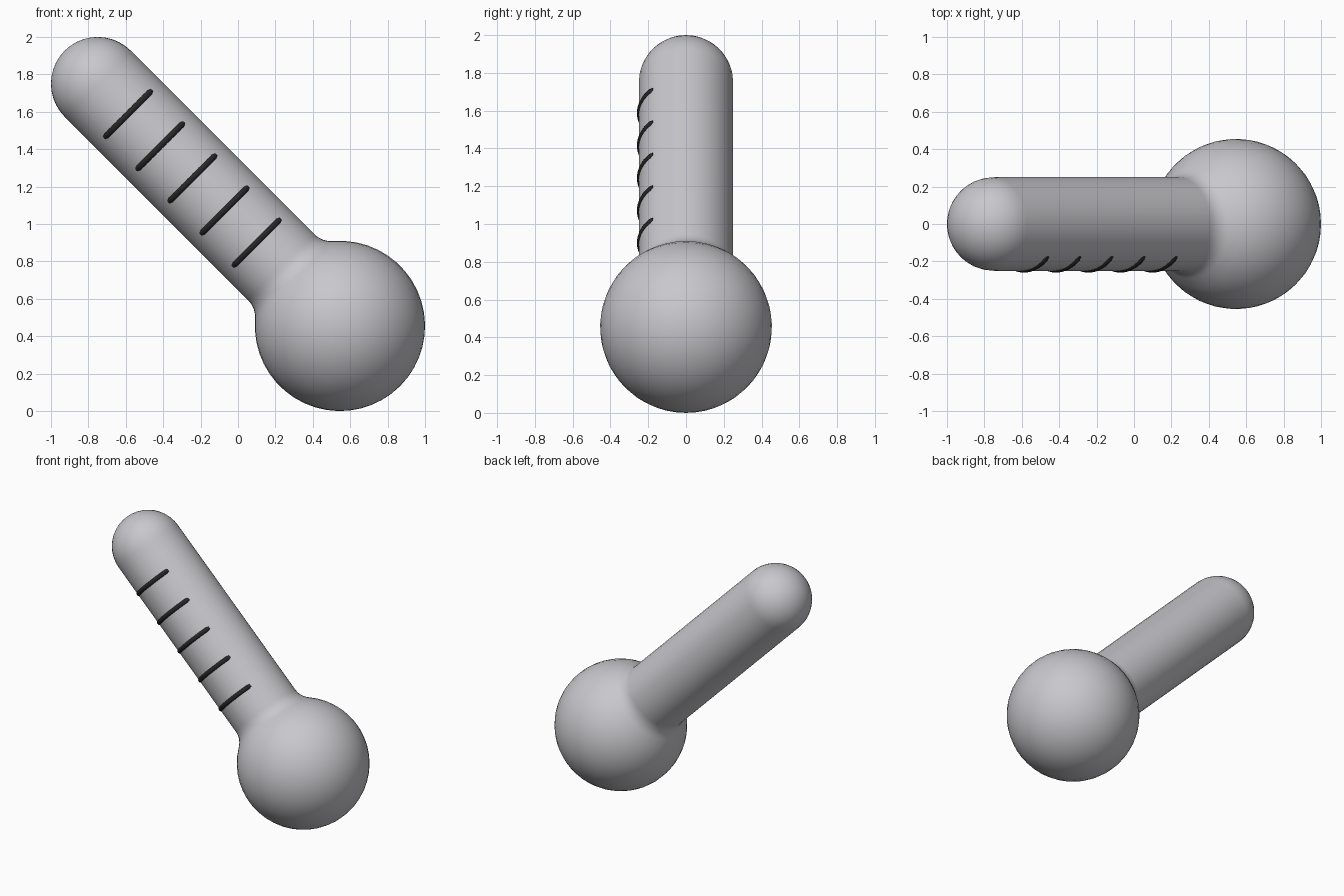
import bpy
import bmesh
from math import sin, cos, pi, radians, sqrt, acos
from mathutils import Matrix, Vector

cube = bpy.data.objects.get("Cube")
if cube:
    bpy.data.objects.remove(cube, do_unlink=True)

BULB_R, TUBE_R, FILLET_R = 0.455, 0.25, 0.13
LENGTH = 1.295 * sqrt(2)          # bulb centre to rounded tip centre
FRAME = Matrix.Translation((0.545, 0, BULB_R)) @ Matrix.Rotation(radians(-45), 4, "Y")


def material(name, color):
    mat = bpy.data.materials.new(name)
    mat.use_nodes = True
    mat.diffuse_color = color
    bsdf = mat.node_tree.nodes["Principled BSDF"]
    bsdf.inputs["Base Color"].default_value = color
    bsdf.inputs["Roughness"].default_value = 0.5
    return mat


def smooth(obj, angle):
    bpy.ops.object.select_all(action="DESELECT")
    obj.select_set(True)
    bpy.context.view_layer.objects.active = obj
    bpy.ops.object.shade_smooth_by_angle(angle=radians(angle))


def arc(radius, z, r, start, end, steps):
    """Points (radial, axial) on an arc; angles are measured from the axis."""
    angles = [start + (end - start) * i / steps for i in range(steps + 1)]
    return [(r + radius * sin(a), z + radius * cos(a)) for a in angles]


grey = material("light grey", (0.58, 0.58, 0.61, 1))
black = material("black", (0.02, 0.02, 0.02, 1))

# Body: bulb, blended neck, tube and round tip as one turned profile
fillet_r = TUBE_R + FILLET_R
fillet_z = sqrt((BULB_R + FILLET_R) ** 2 - fillet_r ** 2)
neck = acos(fillet_z / (BULB_R + FILLET_R))
profile = arc(BULB_R, 0, 0, pi, neck, 18)
profile += arc(FILLET_R, fillet_z, fillet_r, pi + neck, 1.5 * pi, 6)[1:]
profile += arc(TUBE_R, LENGTH, 0, pi / 2, 0, 10)

bm = bmesh.new()
verts = [bm.verts.new((r, 0, z)) for r, z in profile]
edges = [bm.edges.new(pair) for pair in zip(verts, verts[1:])]
bmesh.ops.spin(bm, geom=verts + edges, cent=(0, 0, 0), axis=(0, 0, 1),
               angle=2 * pi, steps=40)
bmesh.ops.remove_doubles(bm, verts=bm.verts, dist=0.0005)
bmesh.ops.recalc_face_normals(bm, faces=bm.faces)
mesh = bpy.data.meshes.new("body")
bm.to_mesh(mesh)
bm.free()
body = bpy.data.objects.new("body", mesh)
bpy.context.collection.objects.link(body)
mesh.materials.append(grey)
body.matrix_world = FRAME
smooth(body, 60)

# Scale marks: five bent rods wrapped round the front of the tube
for n in range(5):
    name = f"scale_mark_{n + 1}"
    curve = bpy.data.curves.new(name, "CURVE")
    curve.dimensions = "3D"
    curve.bevel_depth = 0.018
    curve.bevel_resolution = 3
    curve.use_fill_caps = True
    spline = curve.splines.new("POLY")
    points = arc(0.242, 0, 0, radians(-46), radians(46), 18)
    spline.points.add(len(points) - 1)
    for point, (x, y) in zip(spline.points, points):
        point.co = (x, -y, 0, 1)
    spline.points[0].radius = spline.points[-1].radius = 0.7
    curve.materials.append(black)
    mark = bpy.data.objects.new(name, curve)
    bpy.context.collection.objects.link(mark)
    mark.matrix_world = FRAME @ Matrix.Translation(Vector((0, 0, 0.63 + 0.243 * n)))
    bpy.ops.object.select_all(action="DESELECT")
    mark.select_set(True)
    bpy.context.view_layer.objects.active = mark
    bpy.ops.object.convert(target="MESH")
    smooth(bpy.context.view_layer.objects.active, 50)
